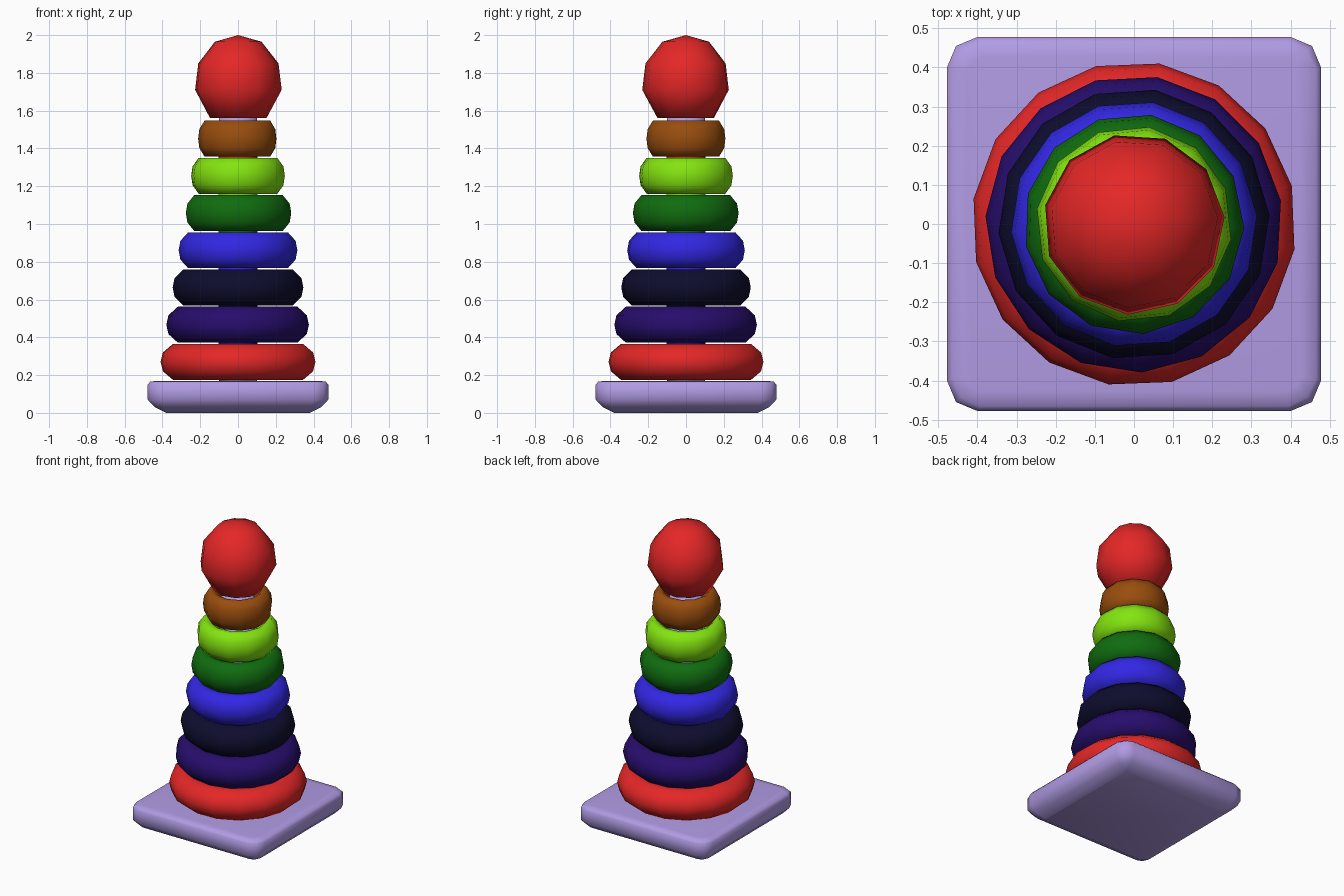
import bpy
import bmesh
from math import cos, sin, radians, tau

cube = bpy.data.objects.get("Cube")
if cube:
    bpy.data.objects.remove(cube, do_unlink=True)


def material(name, color):
    m = bpy.data.materials.new(name)
    m.use_nodes = True
    m.diffuse_color = (*color, 1)
    m.node_tree.nodes["Principled BSDF"].inputs["Base Color"].default_value = (*color, 1)
    return m


def finish(name, bm, mat):
    bmesh.ops.remove_doubles(bm, verts=bm.verts, dist=0.0005)
    bmesh.ops.recalc_face_normals(bm, faces=bm.faces)
    for f in bm.faces:
        f.smooth = True
    mesh = bpy.data.meshes.new(name)
    bm.to_mesh(mesh)
    bm.free()
    mesh.materials.append(mat)
    obj = bpy.data.objects.new(name, mesh)
    bpy.context.collection.objects.link(obj)
    return obj


def skin(bm, loops, closed=False):
    """Bridge equal-length loops of points with quads."""
    rows = [[bm.verts.new(p) for p in loop] for loop in loops]
    pairs = list(zip(rows, rows[1:])) + ([(rows[-1], rows[0])] if closed else [])
    for a, b in pairs:
        for i in range(len(a)):
            j = (i + 1) % len(a)
            bm.faces.new((a[i], a[j], b[j], b[i]))
    return rows


def lathe(name, profile, sides, phase, mat, closed=False):
    bm = bmesh.new()
    angles = [radians(phase) + tau * i / sides for i in range(sides)]
    skin(bm, [[(r * cos(a), r * sin(a), z) for a in angles] for r, z in profile], closed)
    return finish(name, bm, mat)


red = material("red", (0.78, 0.02, 0.02))
lavender = material("lavender", (0.44, 0.33, 0.78))


# Base: rounded square slab, tapering to a sharp-cornered square underneath
def square_loop(half, mid, inner, z):
    corner = [(half, inner), (mid, mid), (inner, half)]
    pts = []
    for k in range(4):
        c, s = [(1, 0), (0, 1), (-1, 0), (0, -1)][k]
        pts += [(x * c - y * s, x * s + y * c, z) for x, y in corner]
    return pts


bm = bmesh.new()
rows = skin(bm, [
    square_loop(0.38, 0.379, 0.378, 0),
    square_loop(0.44, 0.425, 0.39, 0.03),
    square_loop(0.478, 0.455, 0.4, 0.07),
    square_loop(0.478, 0.455, 0.4, 0.15),
    square_loop(0.465, 0.442, 0.395, 0.165),
    square_loop(0.428, 0.415, 0.39, 0.17),
])
bm.faces.new(rows[0])
bm.faces.new(rows[-1])
finish("base", bm, lavender)

# Pole through the rings
lathe("pole", [(0, 0.1), (0.1, 0.1), (0.1, 1.6), (0, 1.6)], 16, 0, lavender)

# Stacked rings, shrinking upwards: name, material, outer radius, sides
rings = [
    ("red", red, 0.415, 16),
    ("violet", material("violet", (0.02, 0.004, 0.15)), 0.38, 15),
    ("navy", material("navy", (0.004, 0.004, 0.028)), 0.347, 14),
    ("blue", material("blue", (0.032, 0.02, 0.78)), 0.315, 14),
    ("green", material("green", (0.005, 0.15, 0.005)), 0.282, 13),
    ("lime", material("lime", (0.23, 0.78, 0.005)), 0.251, 12),
    ("brown", material("brown", (0.32, 0.075, 0.004)), 0.211, 11),
]
for i, (color, mat, r, sides) in enumerate(rings):
    z = 0.27 + 0.197 * i
    upper = [(r, 0), (r * 0.97, 0.05), (r * 0.84, 0.095), (r * 0.68, 0.093), (r * 0.45, 0.04)]
    lower = [(x, -h) for x, h in reversed(upper) if h]
    lathe(color + "_ring", [(x, z + h) for x, h in upper + lower], sides, 81, mat, True)
    # Sleeve closing the slim gap below the ring
    if i:
        lathe(color + "_sleeve", [(0.104, z - 0.104), (0.104, z + 0.05)], 16, 0, mat)

# Ball on top
lathe("top_ball", [(0, 2.0), (0.125, 1.965), (0.215, 1.85), (0.232, 1.71),
                   (0.152, 1.562), (0, 1.56)], 11, 4.4, red)
